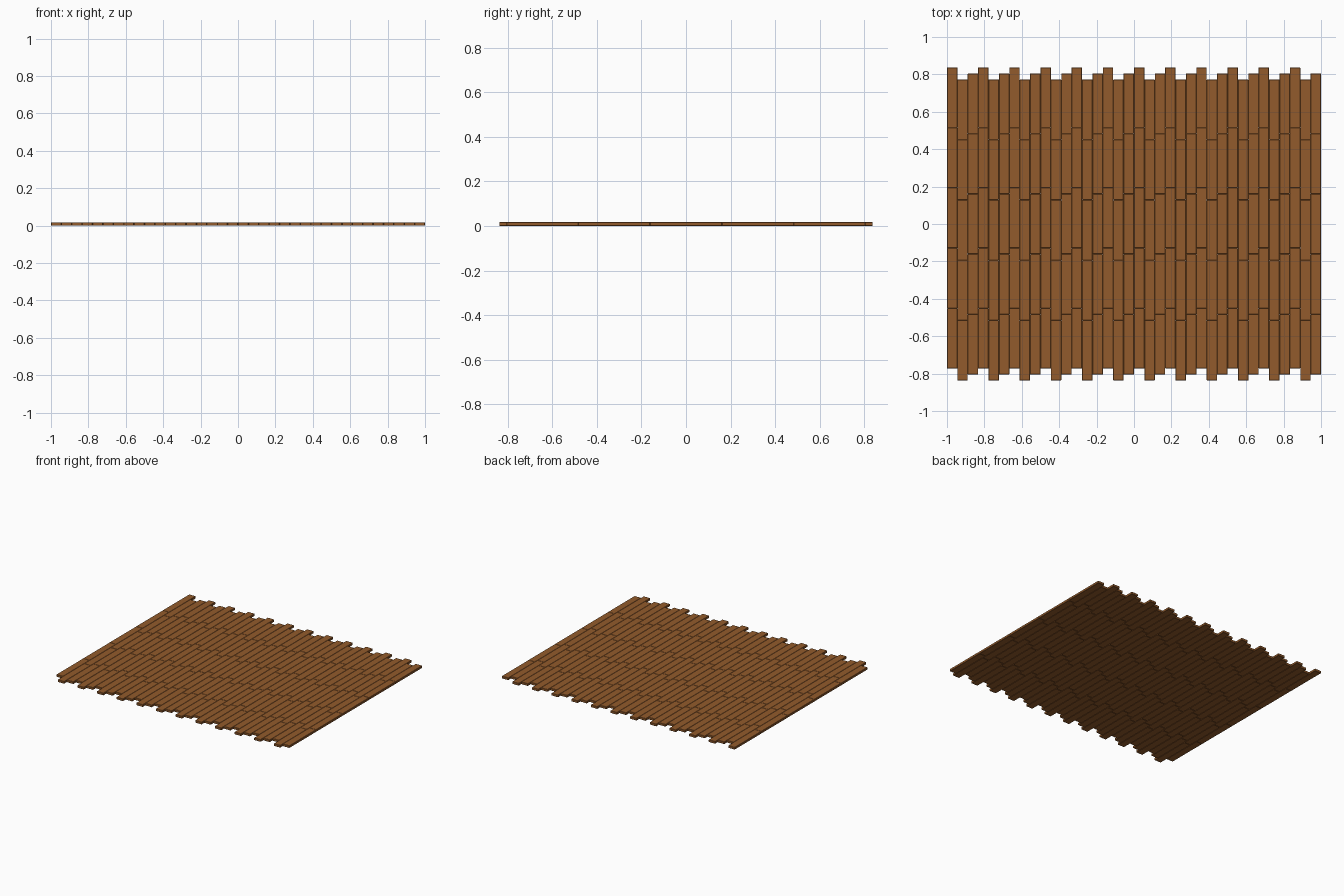
import bpy, bmesh
from mathutils import Matrix

if "Cube" in bpy.data.objects:
    bpy.data.objects.remove(bpy.data.objects["Cube"])

STRIPS, BLOCKS = 36, 5
W, L, H = 2 / STRIPS, 0.322, 0.018
SHIFTS = (0.0322, -0.0322, 0.0)   # repeating stagger of neighbouring strips

wood = bpy.data.materials.new("wood")
wood.diffuse_color = (0.29, 0.105, 0.025, 1)
wood.use_nodes = True
wood.node_tree.nodes["Principled BSDF"].inputs["Base Color"].default_value = wood.diffuse_color


def strip(i):
    """One strip: five bevelled blocks laid end to end."""
    bm = bmesh.new()
    x = -1 + W * (i + 0.5)
    for j in range(BLOCKS):
        y = (j - (BLOCKS - 1) / 2) * L + SHIFTS[i % 3]
        bmesh.ops.create_cube(bm, size=1, matrix=Matrix.Translation((x, y, H / 2))
                              @ Matrix.Diagonal((W, L, H, 1)))
    # small eased edges on every block
    bmesh.ops.bevel(bm, geom=bm.edges[:], offset=0.002, segments=1,
                    affect='EDGES', profile=0.5)
    mesh = bpy.data.meshes.new(f"floor_strip_{i + 1}")
    bm.to_mesh(mesh)
    bm.free()
    mesh.materials.append(wood)
    obj = bpy.data.objects.new(mesh.name, mesh)
    bpy.context.collection.objects.link(obj)


# Parquet floor
for i in range(STRIPS):
    strip(i)
